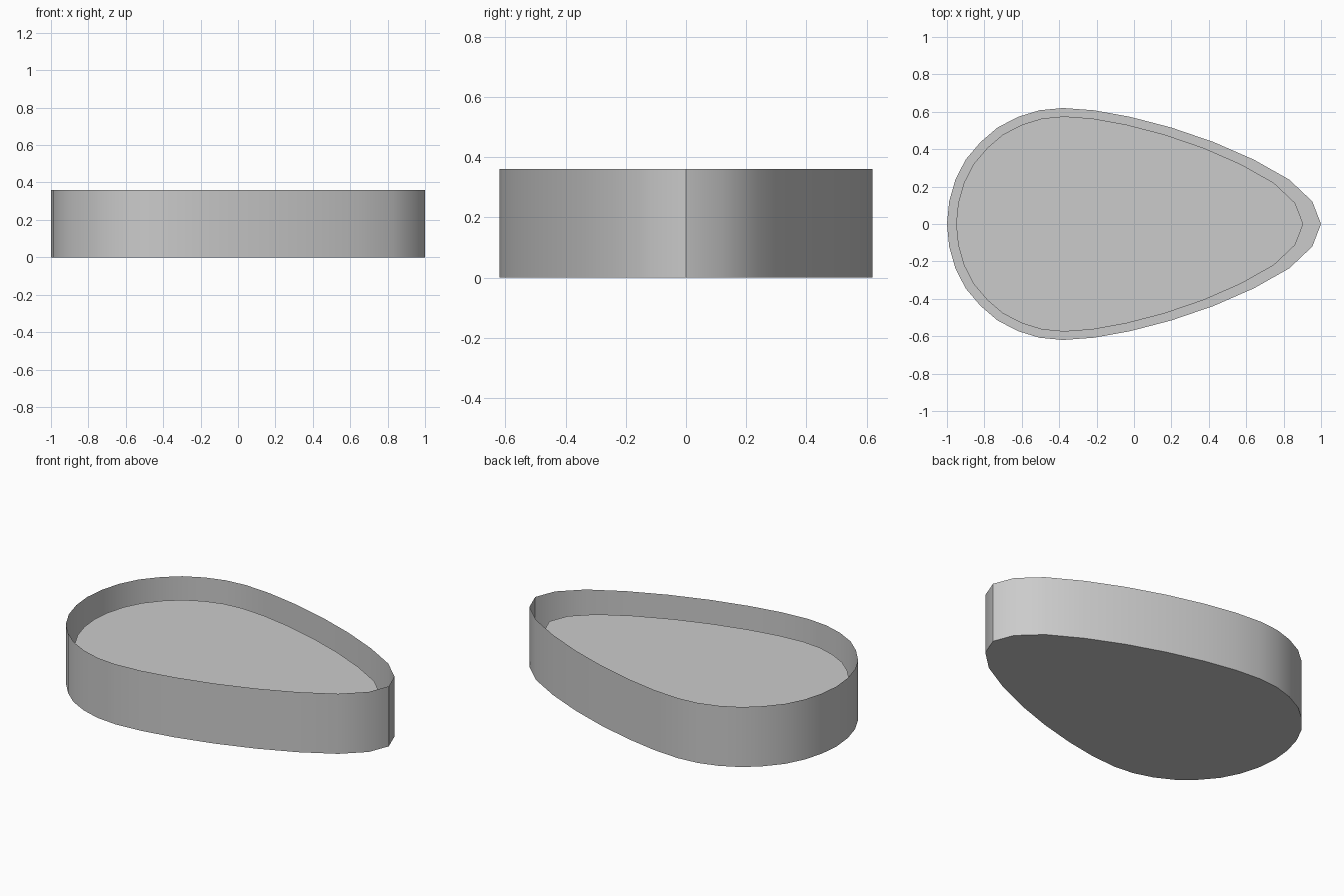
import bpy, bmesh, math

if "Cube" in bpy.data.objects:
    bpy.data.objects.remove(bpy.data.objects["Cube"])

# x position of each of the 17 outline stations from the pointed end to the round end
XS = [1, .953, .83, .64, .425, .2, -.02, -.215, -.38, -.505,
      -.62, -.73, -.82, -.90, -.955, -.988, -1]
HALF_WIDTH, HEIGHT, SURFACE_Z = 0.62, 0.36, 0.24


def outline(scale=1.0, shift=0.0):
    """Mirrored teardrop outline, counter-clockwise."""
    half = [(x, HALF_WIDTH * math.sin(math.pi * i / 16)) for i, x in enumerate(XS)]
    loop = half + [(x, -y) for x, y in reversed(half[1:-1])]
    return [(x * scale + shift, y * scale) for x, y in loop]


def add_object(name, bm):
    mesh = bpy.data.meshes.new(name)
    bm.to_mesh(mesh)
    bm.free()
    obj = bpy.data.objects.new(name, mesh)
    bpy.context.collection.objects.link(obj)
    bpy.ops.object.select_all(action='DESELECT')
    obj.select_set(True)
    bpy.context.view_layer.objects.active = obj
    bpy.ops.object.shade_smooth_by_angle(angle=math.radians(30))
    return obj


# Basin: thin open wall with a flat bottom
bm = bmesh.new()
low = [bm.verts.new((x, y, 0)) for x, y in outline()]
high = [bm.verts.new((x, y, HEIGHT)) for x, y in outline()]
n = len(low)
for i in range(n):
    j = (i + 1) % n
    bm.faces.new((low[i], low[j], high[j], high[i]))
bm.faces.new(low[::-1])
add_object("basin", bm)

# Inner surface: smaller flat teardrop resting inside the basin
bm = bmesh.new()
bm.faces.new([bm.verts.new((x, y, SURFACE_Z)) for x, y in outline(0.928, -0.023)])
add_object("inner_surface", bm)
